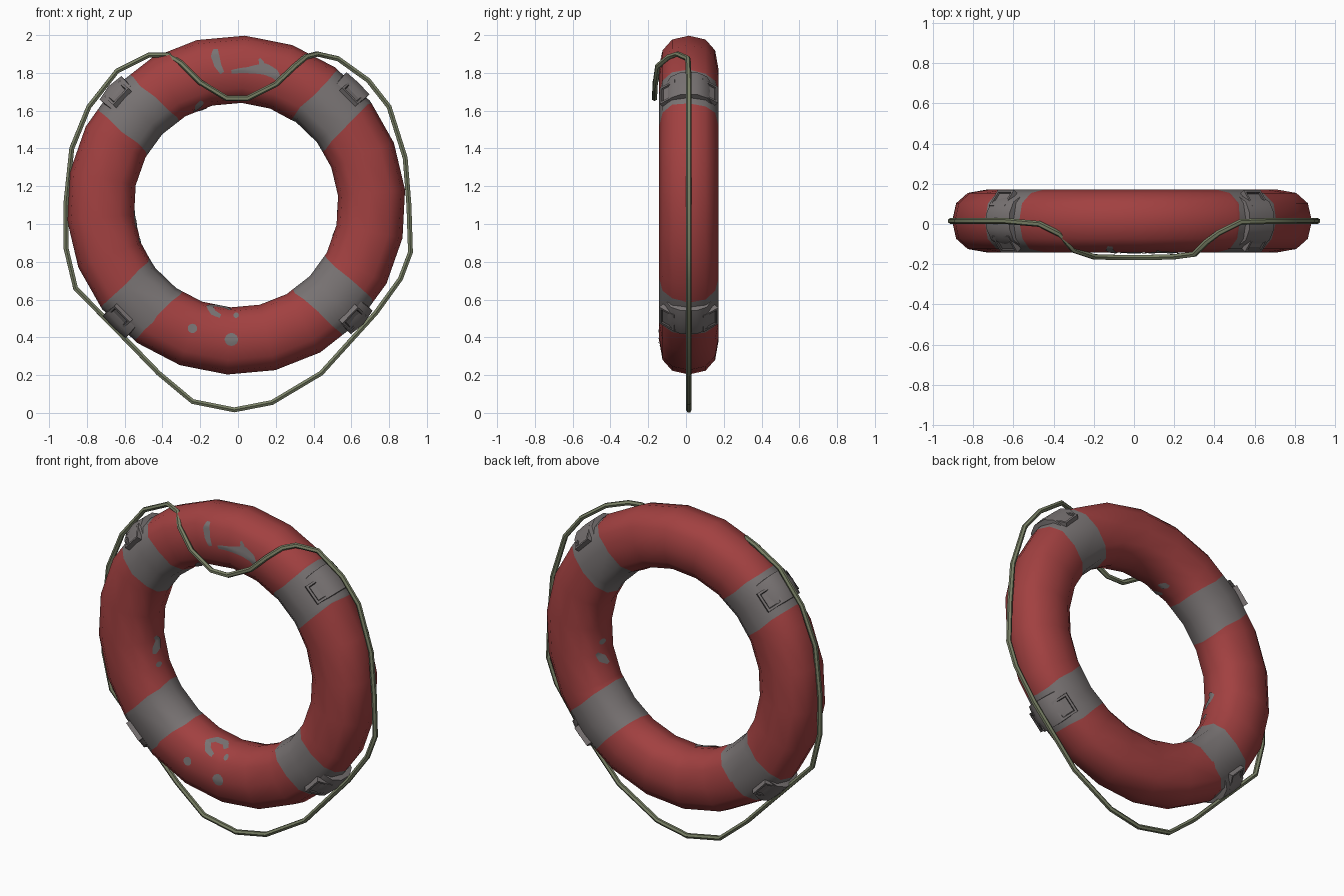
import bpy, bmesh, math, random
from mathutils import Vector, Matrix
from mathutils.bvhtree import BVHTree

if "Cube" in bpy.data.objects:
    bpy.data.objects.remove(bpy.data.objects["Cube"])

random.seed(4)
C = Vector((-0.01, 0.015, 1.10))   # ring centre
R, RR, RY = 0.72, 0.178, 0.157     # ring radius, tube half sizes


def mat(name, col):
    m = bpy.data.materials.new(name)
    m.diffuse_color = (*col, 1)
    m.use_nodes = True
    m.node_tree.nodes["Principled BSDF"].inputs["Base Color"].default_value = m.diffuse_color
    return m


RED = mat("worn red", (0.36, 0.052, 0.052))
GREY = mat("grey cloth", (0.19, 0.172, 0.172))
DARK = mat("dark grey seam", (0.075, 0.068, 0.068))
GREEN = mat("olive rope", (0.19, 0.215, 0.13))


def finish(bm, name, mats, angle=45):
    me = bpy.data.meshes.new(name)
    bm.to_mesh(me)
    bm.free()
    ob = bpy.data.objects.new(name, me)
    bpy.context.collection.objects.link(ob)
    for m in mats:
        me.materials.append(m)
    bpy.ops.object.select_all(action='DESELECT')
    ob.select_set(True)
    bpy.context.view_layer.objects.active = ob
    bpy.ops.object.shade_smooth_by_angle(angle=math.radians(angle))
    return ob


def radial(a):
    return Vector((math.cos(a), 0, math.sin(a)))


def power(v):
    return math.copysign(abs(v) ** 0.83, v)


# Ring body: faceted tube with a slightly boxy section
bm = bmesh.new()
N, M = 22, 12
rows = []
for i in range(N):
    e = radial(math.radians(87) + i * math.tau / N)
    row = []
    for j in range(M):
        t = j * math.tau / M
        p = C + e * (R + RR * power(math.cos(t)))
        p.y -= RY * power(math.sin(t))
        row.append(bm.verts.new(p))
    rows.append(row)
for i in range(N):
    for j in range(M):
        k, l = (i + 1) % N, (j + 1) % M
        bm.faces.new((rows[i][j], rows[k][j], rows[k][l], rows[i][l]))

# Four grey cloth bands: cut along both diagonals, edges slightly ragged
normals = [radial(math.radians(d + 90)) for d in (45, 137)]
for n in normals:
    for s in (-0.122, 0.122):
        cut = bmesh.ops.bisect_plane(bm, geom=bm.verts[:] + bm.edges[:] + bm.faces[:],
                                     plane_co=C + n * s, plane_no=n)
        for v in cut['geom_cut']:
            if isinstance(v, bmesh.types.BMVert):
                v.co += n * random.uniform(-0.008, 0.008)
for f in bm.faces:
    d = f.calc_center_median() - C
    f.material_index = int(any(abs(d.dot(n)) < 0.122 for n in normals))
bmesh.ops.recalc_face_normals(bm, faces=bm.faces[:])
tree = BVHTree.FromBMesh(bm)
finish(bm, "ring_body", [RED, GREY])


def direction(a, t):
    return radial(a) * math.cos(t) + Vector((0, -math.sin(t), 0))


def surf(a, t, off):
    """Point on the ring: a = angle round the ring, t = angle round the tube (90 is front)."""
    d = direction(a, t)
    core = C + radial(a) * R
    return tree.ray_cast(core, d)[0] + d * off


def sheet(bm, grid):
    """Faces over a grid of (a, t, offset), facing outward."""
    vs = [[bm.verts.new(surf(*p)) for p in r] for r in grid]
    for i in range(len(vs) - 1):
        for j in range(len(vs[0]) - 1):
            f = bm.faces.new((vs[i][j], vs[i + 1][j], vs[i + 1][j + 1], vs[i][j + 1]))
            f.normal_update()
            if f.normal.dot(direction(*grid[i][j][:2])) < 0:
                f.normal_flip()


# Worn paint patches: strokes of (ring deg, tube deg, half width)
strokes = [
    [(97.5, 48, .010), (98, 62, .020), (97.5, 80, .018), (96, 96, .012)],
    [(92, 95, .010), (85, 91, .017), (78, 84, .032), (74, 88, .026), (71, 97, .014)],
    [(79, 84, .02), (80, 72, .012), (81, 66, .006)],
    [(108, 142, .012), (111, 150, .022), (114, 165, .012)],
    [(107, 178, .01), (109.5, 184, .024), (112, 190, .01)],
    [(262, 135, .012), (258, 140, .018), (255, 153, .02), (258, 166, .02), (264, 168, .02), (267, 156, .015)],
    [(193, 165, .012), (190, 172, .028), (186, 180, .02), (183, 172, .01)],
    [(-18, 185, .010), (-14, 195, .028), (-10, 205, .010)],
]
for a, t, r in [(250.5, 100, .026), (268, 93, .036), (200, 170, .02), (-4, 190, .022), (270, 140, .018)]:
    da = math.degrees(r / R)
    strokes.append([(a + k * da, t, r * math.sqrt(max(0.02, 1 - k * k)))
                    for k in (-1, -.8, -.4, 0, .4, .8, 1)])
bm = bmesh.new()
for s in strokes:
    pts = []
    for p, q in zip(s, s[1:]):
        pts += [Vector(p).lerp(Vector(q), k / 4) for k in range(4)]
    pts.append(Vector(s[-1]))
    flat = [Vector((math.radians(p.x) * R, math.radians(p.y) * 0.165)) for p in pts]
    grid = []
    for i, p in enumerate(flat):
        d = (flat[min(i + 1, len(flat) - 1)] - flat[max(i - 1, 0)]).normalized()
        side = Vector((-d.y, d.x)) * pts[i].z
        row = [p + side * k for k in (-1, -.5, 0, .5, 1)]
        grid.append([(q.x / R, q.y / 0.165, 0.004) for q in row])
    sheet(bm, grid)
finish(bm, "worn_patches", [GREY])

# Rope loops on each band: raised outer strap plus two stitched square patches
straps, patches = bmesh.new(), bmesh.new()
for deg in (45, 137, 225, 317):
    a0 = math.radians(deg)
    grid = []
    for t, h in ((-46, 0), (-30, .016), (-12, .032), (12, .032), (30, .016), (46, 0)):
        grid.append([(a0 + math.radians(w), math.radians(t), o)
                     for w, o in ((-5.6, -.01), (-5.3, h), (0, h + .004), (5.3, h), (5.6, -.01))])
    sheet(straps, grid)
    for tdeg in (-38, 38):
        a, t = a0 + math.radians(random.uniform(-1.5, 1.5)), math.radians(tdeg)
        n = direction(a, t)
        u = radial(a + math.pi / 2)
        m = Matrix((u, n.cross(u), n)).transposed().to_4x4()
        m.translation = surf(a, t, 0.0)
        cube = bmesh.ops.create_cube(patches, size=1,
                                     matrix=m @ Matrix.Diagonal((0.12, 0.10, 0.034, 1)))
        top = max({f for v in cube['verts'] for f in v.link_faces},
                  key=lambda f: f.calc_center_median().dot(n))
        top.normal_update()
        rim = bmesh.ops.inset_region(patches, faces=[top], thickness=0.018, depth=0)
        rim = bmesh.ops.inset_region(patches, faces=[top], thickness=0.006, depth=-0.008)
        for f in rim['faces']:
            f.material_index = 1
finish(straps, "rope_straps", [GREY], 50)
finish(patches, "stitched_patches", [GREY, DARK], 30)

# Rope: closed loop hanging below and draped over the front at the top
Y = 0.015
path = [(-.02, Y, .016), (-.24, Y, .06), (-.42, Y, .21), (-.58, Y, .375), (-.86, Y, .66),
        (-.91, Y, .87), (-.912, Y, 1.1), (-.88, Y, 1.4), (-.79, Y, 1.62), (-.64, Y, 1.81),
        (-.47, 0, 1.895), (-.37, -.05, 1.895), (-.30, -.13, 1.85), (-.2, -.163, 1.75),
        (-.06, -.167, 1.665), (.05, -.167, 1.665), (.2, -.163, 1.74), (.30, -.15, 1.835),
        (.36, -.09, 1.885), (.42, -.045, 1.9), (.53, .01, 1.875), (.69, Y, 1.76),
        (.80, Y, 1.62), (.885, Y, 1.35), (.905, Y, 1.1), (.913, Y, .85), (.86, Y, .71),
        (.73, Y, .53), (.44, Y, .21), (.18, Y, .055)]
cu = bpy.data.curves.new("rope", 'CURVE')
cu.dimensions = '3D'
cu.bevel_depth = 0.015
cu.bevel_resolution = 1
sp = cu.splines.new('POLY')
sp.points.add(len(path) - 1)
for pt, co in zip(sp.points, path):
    pt.co = (*co, 1)
sp.use_cyclic_u = True
cu.materials.append(GREEN)
rope = bpy.data.objects.new("rope", cu)
bpy.context.collection.objects.link(rope)
bpy.ops.object.select_all(action='DESELECT')
rope.select_set(True)
bpy.context.view_layer.objects.active = rope
bpy.ops.object.convert(target='MESH')
bpy.ops.object.shade_smooth_by_angle(angle=math.radians(50))
